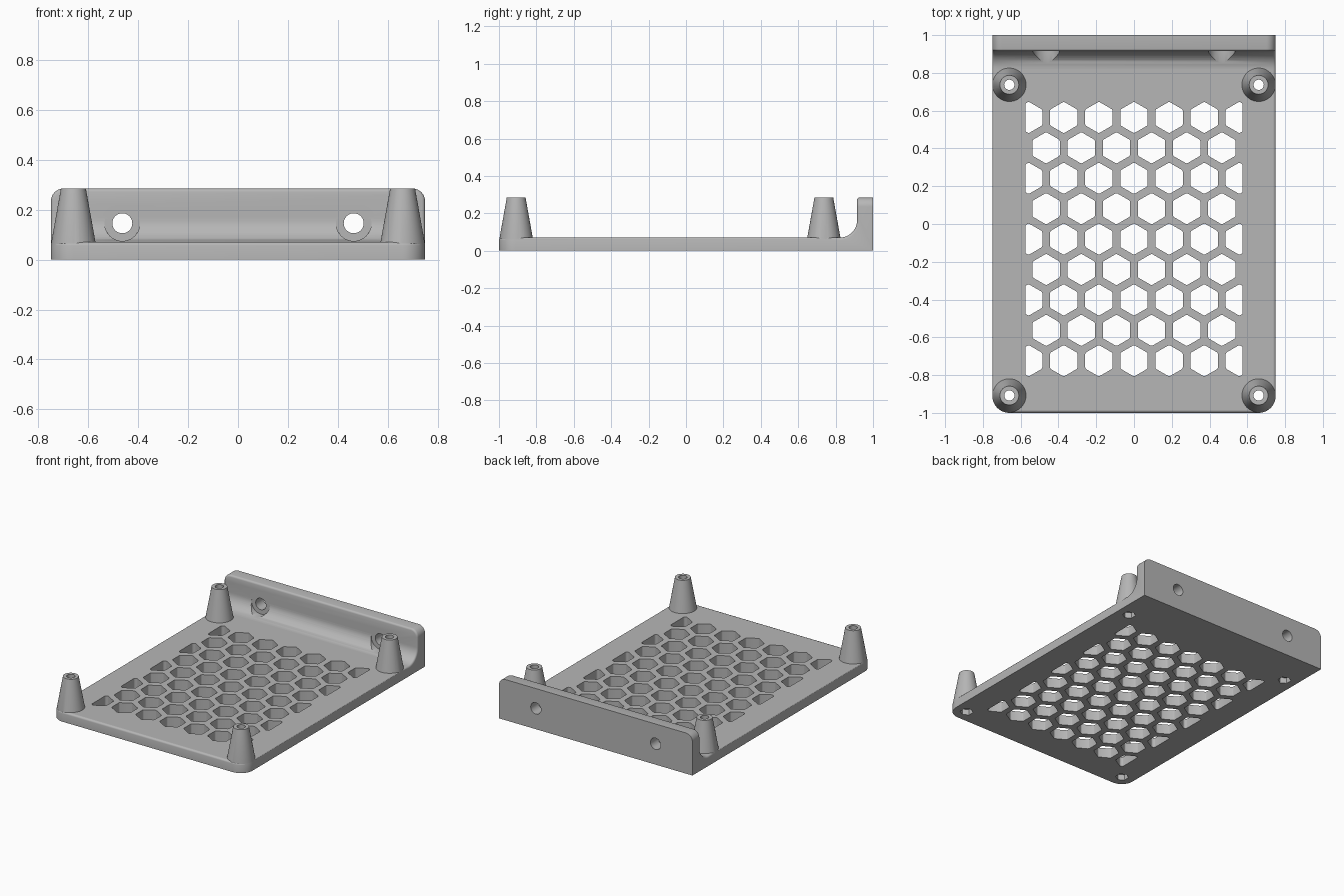
import bpy, bmesh, math
from mathutils import Matrix, Vector

cube = bpy.data.objects.get("Cube")
if cube:
    bpy.data.objects.remove(cube, do_unlink=True)

HALF_X, FLOOR, TOP = 0.75, 0.07, 0.285
WALL_Y, FILLET = 0.915, 0.095
POSTS = [(sx * 0.66, y) for sx in (-1, 1) for y in (-0.908, 0.737)]

grey = bpy.data.materials.new("grey plastic")
grey.use_nodes = True
COLOUR = (0.47, 0.47, 0.47, 1)
grey.diffuse_color = COLOUR
grey.node_tree.nodes["Principled BSDF"].inputs["Base Color"].default_value = COLOUR


def make_object(name, bm):
    bmesh.ops.recalc_face_normals(bm, faces=bm.faces)
    mesh = bpy.data.meshes.new(name)
    bm.to_mesh(mesh)
    bm.free()
    mesh.materials.append(grey)
    ob = bpy.data.objects.new(name, mesh)
    bpy.context.collection.objects.link(ob)
    return ob


def extrude(bm, faces, vec):
    geom = bmesh.ops.extrude_face_region(bm, geom=faces)["geom"]
    bmesh.ops.translate(bm, vec=vec, verts=[v for v in geom if isinstance(v, bmesh.types.BMVert)])


def cone(bm, r1, r2, z1, z2, place, sides=48):
    turn = place @ Matrix.Translation((0, 0, (z1 + z2) / 2))
    bmesh.ops.create_cone(bm, cap_ends=True, segments=sides, radius1=r1, radius2=r2,
                          depth=z2 - z1, matrix=turn)


def combine(target, tool, operation):
    mod = target.modifiers.new("combine", 'BOOLEAN')
    mod.operation, mod.solver, mod.object = operation, 'EXACT', tool
    bpy.ops.object.select_all(action='DESELECT')
    bpy.context.view_layer.objects.active = target
    target.select_set(True)
    bpy.ops.object.modifier_apply(modifier=mod.name)
    bpy.data.objects.remove(tool, do_unlink=True)


# Tray: floor, inside fillet and back wall from one side profile
profile = [(-1, FLOOR), (-1, 0), (1, 0), (1, TOP), (WALL_Y, TOP)]
for i in range(13):
    a = math.pi / 2 * i / 12
    profile.append((WALL_Y - FILLET + FILLET * math.cos(a), FLOOR + FILLET - FILLET * math.sin(a)))
bm = bmesh.new()
side = bm.faces.new([bm.verts.new((-HALF_X, y, z)) for y, z in profile])
extrude(bm, [side], (2 * HALF_X, 0, 0))
bmesh.ops.recalc_face_normals(bm, faces=bm.faces)


def edges_where(test):
    return [e for e in bm.edges if all(test(v.co) for v in e.verts)]


# Rounded front corners and rounded wall ends
for sx in (-1, 1):
    for radius, test in ((0.09, lambda c: c.y < -0.99), (0.05, lambda c: c.z > TOP - 0.01)):
        bmesh.ops.bevel(bm, geom=edges_where(lambda c: c.x * sx > HALF_X - 0.01 and test(c)),
                        offset=radius, segments=10, profile=0.5, affect='EDGES')

# Softened rim around the inside surface
bm.normal_update()


def is_inner(f):
    c = f.calc_center_median()
    n = f.normal
    return abs(n.x) < 0.01 and WALL_Y + 0.001 > c.y and c.z < TOP - 0.01 and (n.z > 0.01 or (n.y < -0.9 and c.y > 0))


rim = [e for e in bm.edges if len(e.link_faces) == 2 and is_inner(e.link_faces[0]) != is_inner(e.link_faces[1])]
bmesh.ops.bevel(bm, geom=rim, offset=0.013, segments=3, profile=0.5, affect='EDGES')
tray = make_object("tray", bm)

# Tapered corner posts
bm = bmesh.new()
for x, y in POSTS:
    start = set(bm.faces)
    at = Matrix.Translation((x, y, 0))
    cone(bm, 0.0895, 0.0895, 0.02, FLOOR - 0.005, at)
    cap = [f for f in bm.faces if f not in start and f.normal.z > 0.9 or
           (f not in start and f.calc_center_median().z > FLOOR - 0.006)]
    extrude_from = cap[:1]
    ring = list(extrude_from[0].verts)
    geom = bmesh.ops.extrude_discrete_faces(bm, faces=extrude_from)["faces"]
    for v in geom[0].verts:
        v.co = Vector((x + (v.co.x - x) * 0.56, y + (v.co.y - y) * 0.56, TOP))
combine(tray, make_object("corner_posts", bm), 'UNION')

# Screw holes through the posts, then hexagonal nut recesses underneath
bm = bmesh.new()
for x, y in POSTS:
    cone(bm, 0.027, 0.027, -0.1, 0.4, Matrix.Translation((x, y, 0)), 32)
combine(tray, make_object("post_holes", bm), 'DIFFERENCE')
bm = bmesh.new()
for x, y in POSTS:
    cone(bm, 0.043, 0.043, -0.1, 0.04, Matrix.Translation((x, y, 0)), 6)
combine(tray, make_object("nut_recesses", bm), 'DIFFERENCE')

# Wall holes, with a round clearance cut into the fillet
for name, radius, y1, y2 in (("wall_clearance", 0.071, 0.7, WALL_Y), ("wall_holes", 0.04, 0.8, 1.1)):
    bm = bmesh.new()
    for sx in (-1, 1):
        at = Matrix.Translation((sx * 0.464, 0, 0.146)) @ Matrix.Rotation(-math.pi / 2, 4, 'X')
        cone(bm, radius, radius, y1, y2, at)
    combine(tray, make_object(name, bm), 'DIFFERENCE')

# Honeycomb vents, trimmed straight at both sides
bm = bmesh.new()
for row in range(9):
    count = 6 + (row + 1) % 2
    for col in range(count):
        cx, cy = (col - (count - 1) / 2) * 0.186, 0.564 - row * 0.161
        bm.faces.new([bm.verts.new((cx + 0.0835 * math.sin(k * math.pi / 3),
                                    cy + 0.0835 * math.cos(k * math.pi / 3), -0.1)) for k in range(6)])
for sx in (-1, 1):
    bmesh.ops.bisect_plane(bm, geom=bm.verts[:] + bm.edges[:] + bm.faces[:],
                           plane_co=(sx * 0.575, 0, 0), plane_no=(sx, 0, 0), clear_outer=True)
bmesh.ops.bevel(bm, geom=bm.verts[:], offset=0.006, segments=2, profile=0.5, affect='VERTICES')
extrude(bm, bm.faces[:], (0, 0, 0.3))
combine(tray, make_object("vents", bm), 'DIFFERENCE')

bpy.ops.object.shade_smooth_by_angle(angle=math.radians(32))
